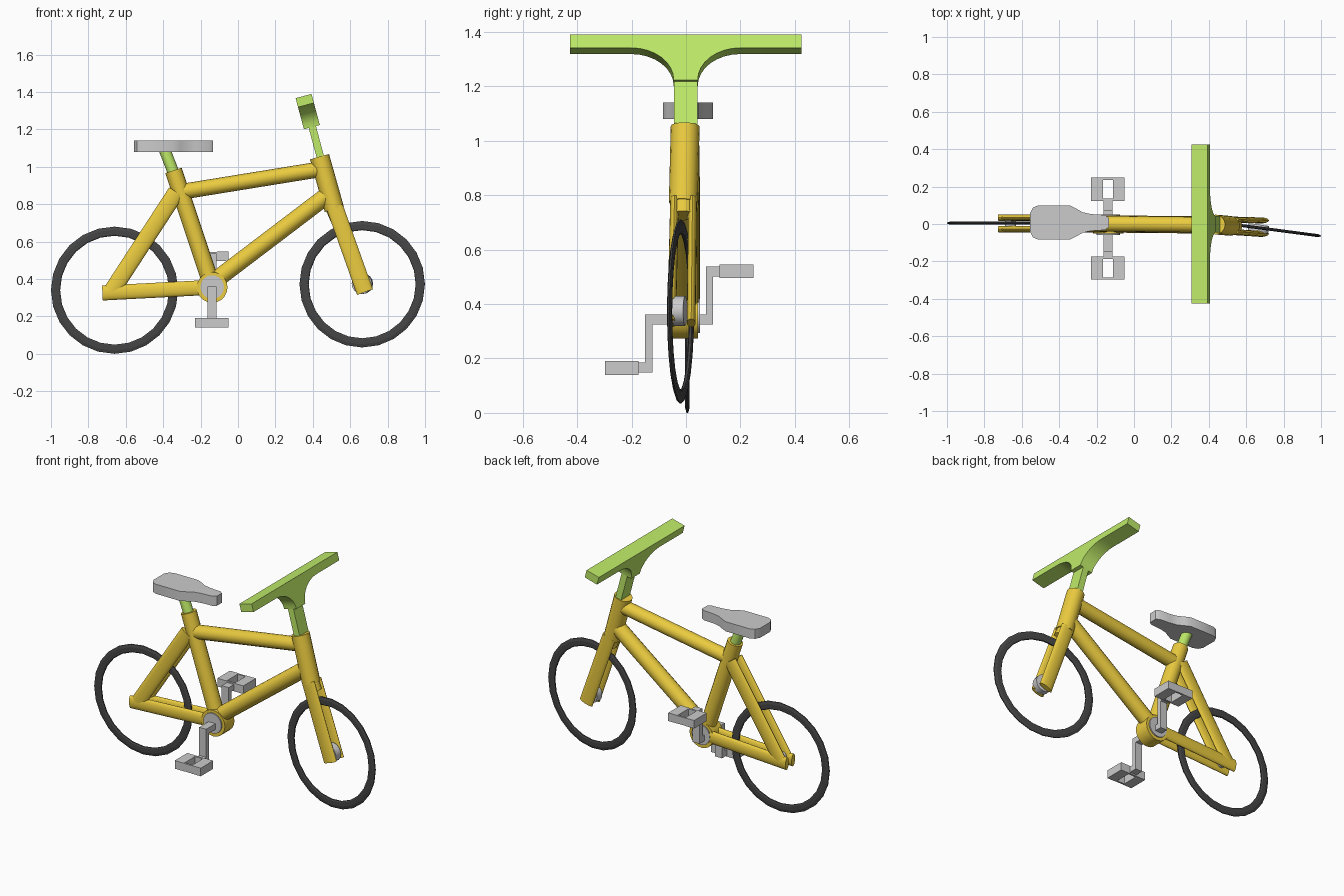
import bpy, bmesh, math
from mathutils import Vector, Matrix

if "Cube" in bpy.data.objects:
    bpy.data.objects.remove(bpy.data.objects["Cube"])


def material(name, rgb):
    m = bpy.data.materials.new(name)
    m.diffuse_color = (*rgb, 1)
    m.use_nodes = True
    m.node_tree.nodes["Principled BSDF"].inputs["Base Color"].default_value = m.diffuse_color
    return m


YELLOW = material("yellow_paint", (0.83, 0.60, 0.05))
GREEN = material("green_paint", (0.52, 0.83, 0.14))
RUBBER = material("dark_rubber", (0.06, 0.06, 0.06))


def finish(name, bm, mat=None, smooth=False):
    bmesh.ops.recalc_face_normals(bm, faces=bm.faces)
    me = bpy.data.meshes.new(name)
    bm.to_mesh(me)
    bm.free()
    ob = bpy.data.objects.new(name, me)
    bpy.context.collection.objects.link(ob)
    if mat:
        me.materials.append(mat)
    if smooth:
        bpy.ops.object.select_all(action='DESELECT')
        ob.select_set(True)
        bpy.context.view_layer.objects.active = ob
        bpy.ops.object.shade_smooth_by_angle(angle=math.radians(35))
    return ob


def tube(name, a, b, r, mat=None, ry=None, sides=16):
    """Capped tube from a to b; ry flattens it sideways (along y)."""
    a, b = Vector(a), Vector(b)
    w = (b - a).normalized()
    v = Vector((0, 1, 0)) if abs(w.y) < 0.9 else Vector((1, 0, 0))
    u = v.cross(w).normalized()
    v = w.cross(u)
    bm = bmesh.new()
    rings = []
    for p in (a, b):
        ring = []
        for i in range(sides):
            t = 2 * math.pi * i / sides
            ring.append(bm.verts.new(p + u * r * math.cos(t) + v * (ry or r) * math.sin(t)))
        rings.append(ring)
    for i in range(sides):
        j = (i + 1) % sides
        bm.faces.new((rings[0][i], rings[0][j], rings[1][j], rings[1][i]))
    bm.faces.new(rings[0])
    bm.faces.new(rings[1])
    return finish(name, bm, mat, True)


def add_box(bm, x, y, z):
    c = Vector(((x[0] + x[1]) / 2, (y[0] + y[1]) / 2, (z[0] + z[1]) / 2))
    m = Matrix.Translation(c) @ Matrix.Diagonal((x[1] - x[0], y[1] - y[0], z[1] - z[0], 1))
    bmesh.ops.create_cube(bm, size=1, matrix=m)


def prism(name, outline, depth, matrix, mat=None):
    """Extrude a local xy outline by depth along local z."""
    bm = bmesh.new()
    face = bm.faces.new([bm.verts.new((x, y, 0)) for x, y in outline])
    ext = bmesh.ops.extrude_face_region(bm, geom=[face])["geom"]
    bmesh.ops.translate(bm, vec=(0, 0, depth), verts=[g for g in ext if isinstance(g, bmesh.types.BMVert)])
    bm.transform(matrix)
    return finish(name, bm, mat, True)


def wheel(name, centre, radius, yaw):
    """Thin chamfered ring standing in the xz plane."""
    section = [(0, 0.003), (-0.017, 0.008), (-0.042, 0.008), (-0.049, 0.004)]
    section += [(r, -y) for r, y in reversed(section)]
    n, bm = 24, bmesh.new()
    rings = []
    for i in range(n):
        t = 2 * math.pi * i / n
        rings.append([bm.verts.new(((radius + r) * math.cos(t), y, (radius + r) * math.sin(t)))
                      for r, y in section])
    m = len(section)
    for i in range(n):
        for k in range(m):
            bm.faces.new((rings[i][k], rings[i][(k + 1) % m],
                          rings[(i + 1) % n][(k + 1) % m], rings[(i + 1) % n][k]))
    bm.transform(Matrix.Translation(centre) @ Matrix.Rotation(yaw, 4, 'Z'))
    return finish(name, bm, RUBBER)


# Wheels and hubs, front one steered slightly
wheel("rear_wheel", (-0.66, 0.005, 0.34), 0.34, 0)
wheel("front_wheel", (0.664, -0.02, 0.372), 0.338, math.radians(-7.5))
tube("rear_hub", (-0.66, -0.02, 0.34), (-0.66, 0.03, 0.34), 0.03)
tube("front_hub", (0.662, -0.045, 0.375), (0.668, -0.003, 0.375), 0.055)

# Frame tubes
tube("seat_tube", (-0.145, 0, 0.38), (-0.345, 0.004, 0.98), 0.046, YELLOW)
tube("top_tube", (-0.31, 0.003, 0.865), (0.45, -0.004, 0.988), 0.042, YELLOW)
tube("down_tube", (-0.12, 0, 0.394), (0.49, -0.006, 0.857), 0.046, YELLOW)
tube("head_tube", (0.515, -0.010, 0.773), (0.436, -0.003, 1.053), 0.053, YELLOW)
tube("bottom_bracket", (-0.138, -0.05, 0.355), (-0.138, 0.045, 0.355), 0.082, YELLOW, sides=20)

# Paired rear stays
for side, s in (("right", -1), ("left", 1)):
    y = 0.003 + 0.031 * s
    tube(side + "_seat_stay", (-0.675, y, 0.335), (-0.33, y, 0.865), 0.045, YELLOW, ry=0.017)
    tube(side + "_chain_stay", (-0.725, y, 0.325), (-0.15, y, 0.355), 0.040, YELLOW, ry=0.017)

# Fork crown and blades
tube("fork_crown", (0.505, -0.009, 0.80), (0.537, -0.011, 0.725), 0.045, YELLOW)
for side, s in (("right", -1), ("left", 1)):
    tube(side + "_fork_blade", (0.517, -0.009 + 0.033 * s, 0.785),
         (0.679, -0.017 + 0.036 * s, 0.330), 0.045, YELLOW, ry=0.016)

# Seat post and seat
tube("seat_post", (-0.33, 0.004, 0.93), (-0.392, 0.006, 1.09), 0.031, GREEN)
half = [(-0.135, 0.025), (-0.155, 0.040), (-0.23, 0.045), (-0.275, 0.055), (-0.31, 0.075),
        (-0.345, 0.092), (-0.51, 0.092), (-0.54, 0.08), (-0.556, 0.05)]
prism("seat", half + [(x, -y) for x, y in reversed(half)], 0.06,
      Matrix.Translation((0, 0.008, 1.08)))

# Handlebar: local x = world y, local y = up the steering axis, local z = forward
tilt = math.radians(15)
up = Vector((-math.sin(tilt), 0, math.cos(tilt)))
fwd = Vector((math.cos(tilt), 0, math.sin(tilt)))


def steer_matrix(origin, depth):
    o = Vector(origin) - fwd * depth / 2
    m = Matrix((Vector((0, 1, 0)), up, fwd)).transposed().to_4x4()
    m.translation = o
    return m


arc = [(0.2 - 0.156 * math.cos(t), 0.122 * math.sin(t))
       for t in [math.pi / 2 * i / 8 for i in range(9)]]
half = arc + [(0.425, 0.122), (0.425, 0.172)]
prism("handlebar", half + [(-x, y) for x, y in reversed(half)], 0.088,
      steer_matrix((0.395, -0.001, 1.212), 0.088), GREEN)
prism("handlebar_stem", [(-0.044, 0), (0.044, 0), (0.044, 0.21), (-0.044, 0.21)], 0.04,
      steer_matrix((0.449, -0.001, 1.02), 0.04), GREEN)

# Crank spindle, then two crank arms with open pedals, half a turn apart
tube("crank_spindle", (-0.138, -0.058, 0.357), (-0.138, 0.052, 0.357), 0.063, sides=20)
for side, turn in (("right", 0), ("left", math.pi)):
    place = Matrix.Translation((-0.14, -0.025, 0.343)) @ Matrix.Rotation(turn, 4, 'X')
    bm = bmesh.new()
    add_box(bm, (-0.024, 0.024), (-0.125, -0.02), (-0.018, 0.018))
    add_box(bm, (-0.024, 0.024), (-0.125, -0.098), (-0.194, 0.018))
    add_box(bm, (-0.024, 0.024), (-0.155, -0.098), (-0.194, -0.158))
    bm.transform(place)
    finish(side + "_crank", bm)
    bm = bmesh.new()
    for x in ((-0.09, -0.027), (0.027, 0.09)):
        add_box(bm, x, (-0.273, -0.149), (-0.203, -0.152))
    for y in ((-0.273, -0.261), (-0.161, -0.149)):
        add_box(bm, (-0.03, 0.03), y, (-0.202, -0.153))
    bm.transform(place)
    finish(side + "_pedal", bm)
